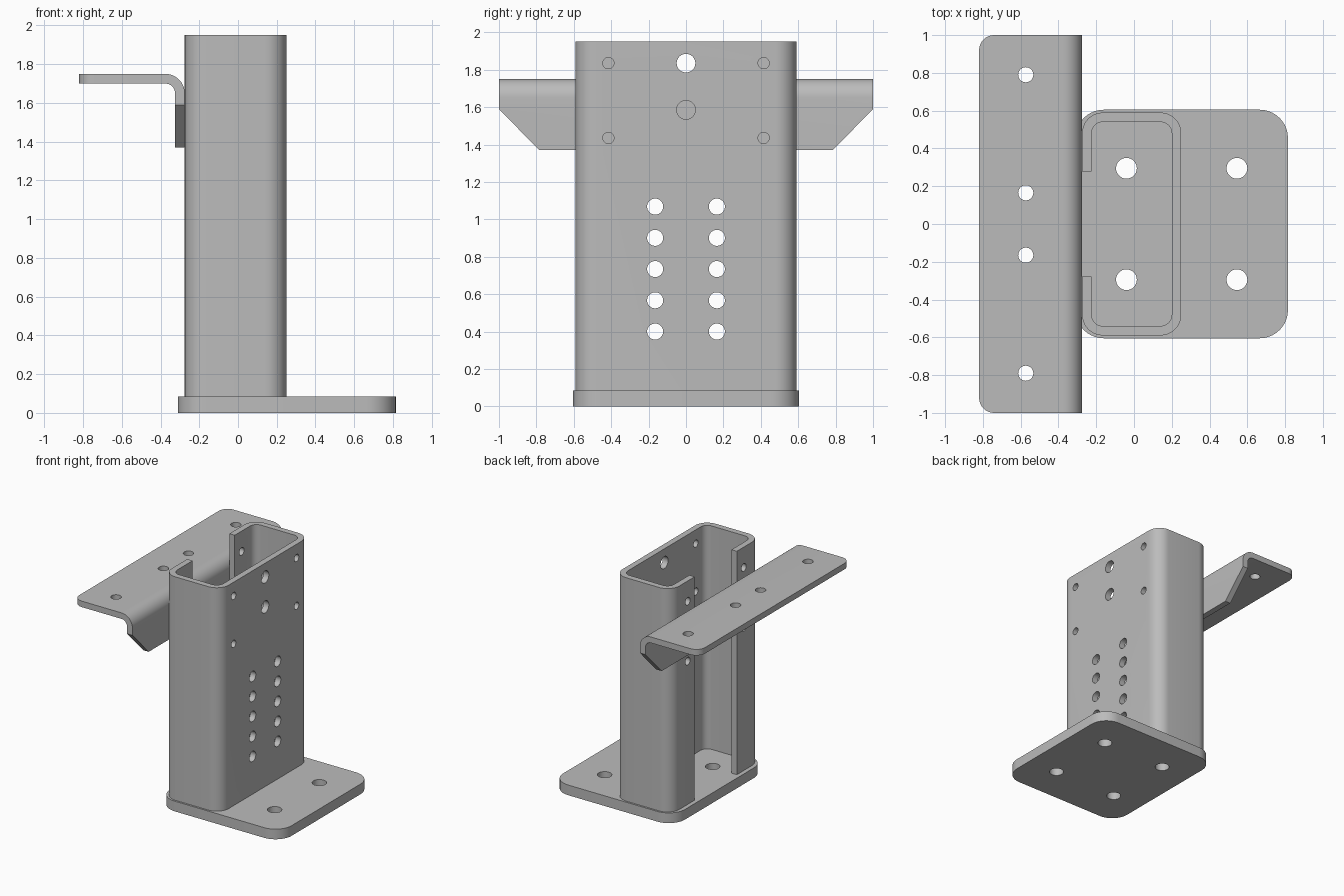
import bpy, bmesh, math
from mathutils import Vector

if "Cube" in bpy.data.objects:
    bpy.data.objects.remove(bpy.data.objects["Cube"])

steel = bpy.data.materials.new("grey steel")
steel.diffuse_color = (0.5, 0.5, 0.5, 1)
steel.use_nodes = True
steel.node_tree.nodes["Principled BSDF"].inputs["Base Color"].default_value = steel.diffuse_color

AXES = {  # profile (u, v) and depth w -> x, y, z
    "x": lambda u, v, w: (w, u, v),
    "y": lambda u, v, w: (u, w, v),
    "z": lambda u, v, w: (u, v, w),
}


def rounded(points, seg=10):
    """Outline from (u, v, radius) corners."""
    out = []
    n = len(points)
    for i, (u, v, r) in enumerate(points):
        p = Vector((u, v))
        if r == 0:
            out.append(p)
            continue
        a = (Vector(points[i - 1][:2]) - p).normalized()
        b = (Vector(points[(i + 1) % n][:2]) - p).normalized()
        half = a.angle(b) / 2
        c = p + (a + b).normalized() * (r / math.sin(half))
        start = p + a * (r / math.tan(half)) - c
        end = p + b * (r / math.tan(half)) - c
        sweep = start.angle(end)
        for k in range(seg + 1):
            t = k / seg
            out.append(c + (start * math.sin((1 - t) * sweep)
                            + end * math.sin(t * sweep)) / math.sin(sweep))
    return out


def add_prism(bm, outline, axis, lo, hi):
    f = AXES[axis]
    a = [bm.verts.new(f(p[0], p[1], lo)) for p in outline]
    b = [bm.verts.new(f(p[0], p[1], hi)) for p in outline]
    faces = [bm.faces.new(a), bm.faces.new(b[::-1])]
    n = len(a)
    for i in range(n):
        j = (i + 1) % n
        faces.append(bm.faces.new((a[j], a[i], b[i], b[j])))
    bmesh.ops.recalc_face_normals(bm, faces=faces)


def make(name, prisms):
    bm = bmesh.new()
    for p in prisms:
        add_prism(bm, *p)
    mesh = bpy.data.meshes.new(name)
    bm.to_mesh(mesh)
    bm.free()
    mesh.materials.append(steel)
    ob = bpy.data.objects.new(name, mesh)
    bpy.context.collection.objects.link(ob)
    return ob


def hole(u, v, r, axis, lo, hi, n=32):
    ring = [(u + r * math.cos(2 * math.pi * k / n),
             v + r * math.sin(2 * math.pi * k / n)) for k in range(n)]
    return ring, axis, lo, hi


def boolean(ob, prisms, operation="DIFFERENCE"):
    cutter = make("cutter", prisms)
    cutter.hide_render = True
    bpy.context.view_layer.objects.active = ob
    mod = ob.modifiers.new("cut", "BOOLEAN")
    mod.operation, mod.solver, mod.object = operation, "EXACT", cutter
    bpy.ops.object.modifier_apply(modifier=mod.name)
    bpy.data.objects.remove(cutter)


def smooth(ob):
    bpy.ops.object.select_all(action="DESELECT")
    ob.select_set(True)
    bpy.context.view_layer.objects.active = ob
    bpy.ops.object.shade_smooth_by_angle(angle=math.radians(30))


# Base plate with four anchor holes
base = make("base_plate", [(rounded([
    (-0.31, -0.605, 0.15), (0.815, -0.605, 0.15),
    (0.815, 0.605, 0.15), (-0.31, 0.605, 0.15)]), "z", 0, 0.085)])
boolean(base, [hole(x, y, 0.055, "z", -0.1, 0.2)
               for x in (-0.04, 0.545) for y in (-0.295, 0.295)])

# Upright lipped channel, open towards -x
X0, X1, Y, T, LIP = -0.275, 0.25, 0.59, 0.05, 0.278
column = make("channel_column", [(rounded([
    (X0, -LIP, 0), (X0, -Y, 0.11), (X1, -Y, 0.11), (X1, Y, 0.11),
    (X0, Y, 0.11), (X0, LIP, 0), (X0 + T, LIP, 0), (X0 + T, Y - T, 0.06),
    (X1 - T, Y - T, 0.06), (X1 - T, -Y + T, 0.06),
    (X0 + T, -Y + T, 0.06), (X0 + T, -LIP, 0)]), "z", 0.085, 1.95)])
web = [(0, 1.835, 0.05), (0, 1.585, 0.05)]
web += [(s * 0.415, z, 0.03) for s in (-1, 1) for z in (1.835, 1.435)]
web += [(s * 0.165, 0.4 + 0.167 * i, 0.043) for s in (-1, 1) for i in range(5)]
lips = [(s * 0.37, z, 0.032) for s in (-1, 1) for z in (1.78, 1.28)]
boolean(column, [hole(*h, "x", 0.1, 0.4) for h in web]
        + [hole(*h, "x", -0.4, -0.15) for h in lips])

# Bent angle bracket across the open side
bracket = make("angle_bracket", [(rounded([
    (-0.82, 1.70, 0), (-0.325, 1.70, 0.05), (-0.325, 1.37, 0),
    (-0.275, 1.37, 0), (-0.275, 1.75, 0.1), (-0.82, 1.75, 0)]), "y", -1, 1)])
# Chamfered lower corners of the upright leg
boolean(bracket, [([(s * 0.785, 1.37 - 0.0001), (s * 1.1, 1.692),
                    (s * 1.1, 1.3), (s * 0.785, 1.3)], "x", -0.5, -0.2)
                  for s in (-1, 1)])
# Rounded outer corners of the shelf leg
boolean(bracket, [(rounded([
    (-0.82, -1, 0.08), (-0.1, -1, 0), (-0.1, 1, 0), (-0.82, 1, 0.08)]),
    "z", 1, 2)], "INTERSECT")
boolean(bracket, [hole(-0.573, y, 0.04, "z", 1.6, 1.9)
                  for y in (-0.79, -0.165, 0.165, 0.79)])

for part in (base, column, bracket):
    smooth(part)
